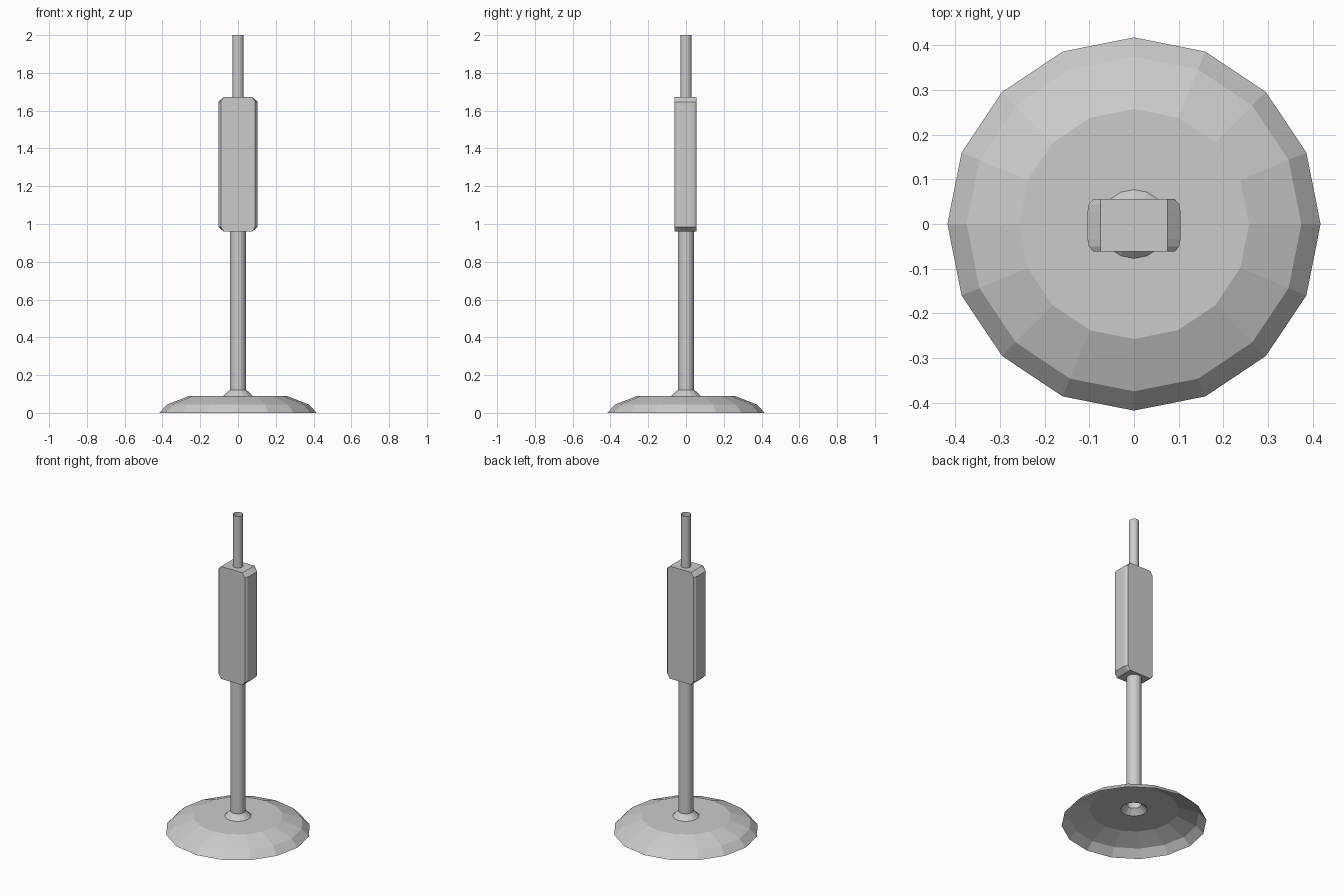
import bpy, math

if "Cube" in bpy.data.objects:
    bpy.data.objects.remove(bpy.data.objects["Cube"])

SIDES = 16

grey = bpy.data.materials.new("light_grey")
grey.diffuse_color = (0.6, 0.6, 0.6, 1.0)
grey.use_nodes = True
grey.node_tree.nodes["Principled BSDF"].inputs["Base Color"].default_value = grey.diffuse_color


def make_object(name, verts, faces):
    mesh = bpy.data.meshes.new(name)
    mesh.from_pydata(verts, [], faces)
    mesh.materials.append(grey)
    mesh.update()
    obj = bpy.data.objects.new(name, mesh)
    bpy.context.collection.objects.link(obj)
    return obj


def skin(rings, capped=False):
    """Join closed rings of equal length, lowest ring first."""
    n = len(rings[0])
    verts = [v for ring in rings for v in ring]
    faces = []
    for r in range(len(rings) - 1):
        a, b = r * n, (r + 1) * n
        for i in range(n):
            j = (i + 1) % n
            faces.append((a + i, a + j, b + j, b + i))
    if capped:
        faces.append(tuple(reversed(range(n))))
        faces.append(tuple(range(len(verts) - n, len(verts))))
    return verts, faces


def lathe(name, profile):
    """Open shell turned around z from (radius, height) points."""
    step = 2 * math.pi / SIDES
    rings = [[(r * math.cos(i * step), r * math.sin(i * step), z)
              for i in range(SIDES)] for r, z in profile]
    return make_object(name, *skin(rings))


# Hollow domed foot with its collar
lathe("base", [(0.417, 0.0), (0.374, 0.045), (0.257, 0.09),
               (0.077, 0.09), (0.044, 0.122)])

# Open tubes below and above the body
lathe("lower_pole", [(0.043, 0.122), (0.043, 0.962)])
lathe("upper_rod", [(0.029, 1.67), (0.029, 2.0)])


# Body: rounded side edges, sloping in at both ends
def body_ring(corner, z):
    quadrants = [(1, 1), (-1, 1), (-1, -1), (1, -1)]
    ring = []
    for sx, sy in quadrants:
        pts = corner if sx * sy > 0 else corner[::-1]
        ring += [(sx * x, sy * y - 0.003, z) for x, y in pts]
    return ring


wide = [(0.104, 0.03), (0.101, 0.047), (0.091, 0.059)]
narrow = [(0.075, 0.03), (0.075, 0.047), (0.075, 0.059)]
rings = [body_ring(narrow, 0.96), body_ring(wide, 0.985),
         body_ring(wide, 1.647), body_ring(narrow, 1.672)]
make_object("body", *skin(rings, capped=True))
